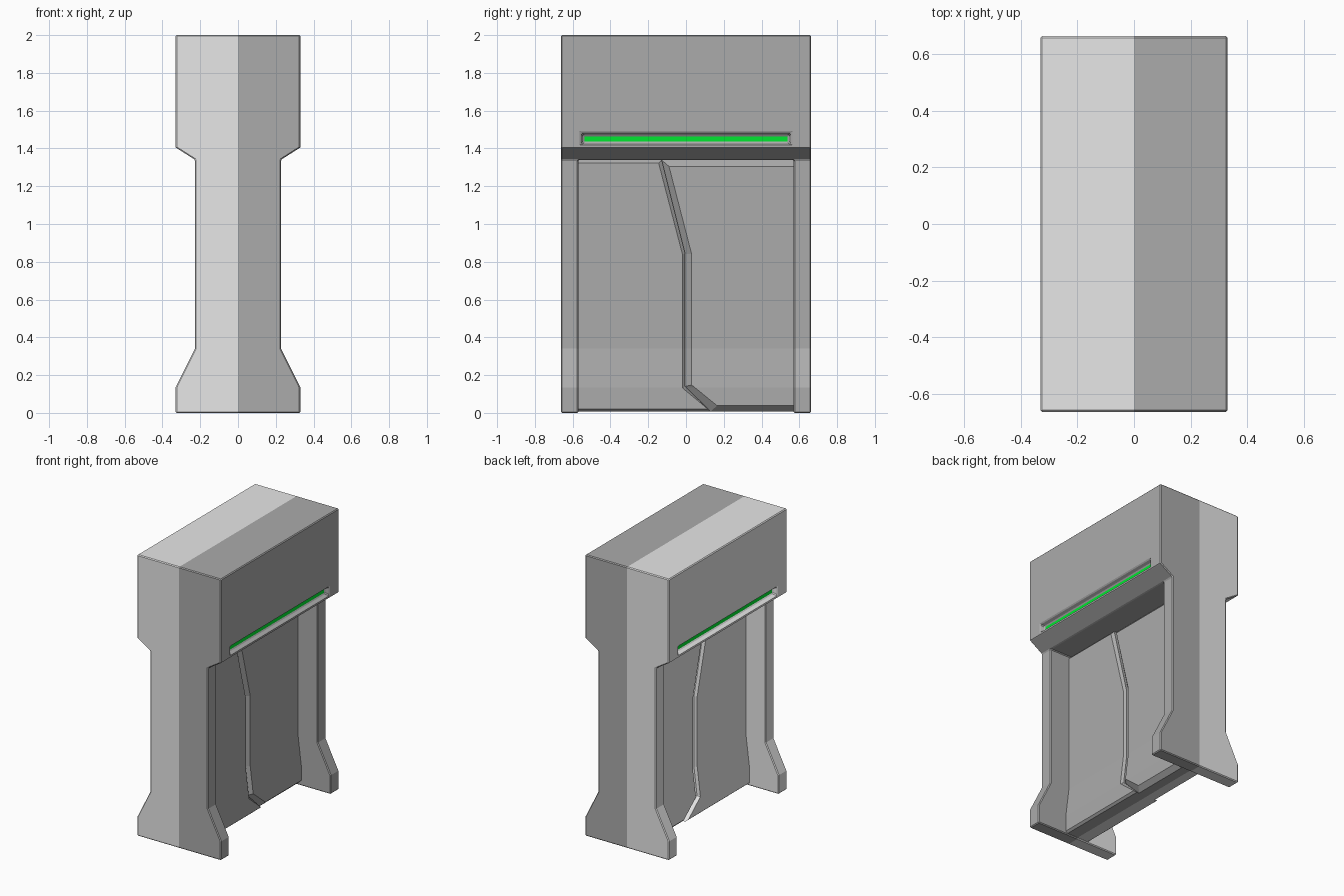
import bpy, bmesh

old = bpy.data.objects.get("Cube")
if old:
    bpy.data.objects.remove(old, do_unlink=True)


def material(name, rgb):
    m = bpy.data.materials.new(name)
    m.use_nodes = True
    m.diffuse_color = (*rgb, 1)
    m.node_tree.nodes["Principled BSDF"].inputs["Base Color"].default_value = (*rgb, 1)
    return m


MATS = [material("light_grey", (0.8, 0.8, 0.8)),
        material("dark_grey", (0.41, 0.41, 0.41)),
        material("signal_green", (0.0, 0.8, 0.03))]


def loft(name, rings):
    """Closed solid through rings of equal length."""
    bm = bmesh.new()
    loops = [[bm.verts.new(p) for p in ring] for ring in rings]
    n = len(loops[0])
    for a, b in zip(loops, loops[1:]):
        for i in range(n):
            j = (i + 1) % n
            bm.faces.new((a[i], a[j], b[j], b[i]))
    bm.faces.new(loops[0][::-1])
    bm.faces.new(loops[-1])
    bmesh.ops.recalc_face_normals(bm, faces=bm.faces)
    me = bpy.data.meshes.new(name)
    bm.to_mesh(me)
    bm.free()
    ob = bpy.data.objects.new(name, me)
    bpy.context.collection.objects.link(ob)
    return ob


def slice_mesh(bm, co, no):
    bmesh.ops.bisect_plane(bm, geom=bm.verts[:] + bm.edges[:] + bm.faces[:],
                           dist=1e-5, plane_co=co, plane_no=no)


def paint(ob, bm):
    """Split at x = 0: light half, dark half, green strip at the slot bottoms."""
    slice_mesh(bm, (0, 0, 0), (1, 0, 0))
    for m in MATS:
        ob.data.materials.append(m)
    for f in bm.faces:
        c = f.calc_center_median()
        f.material_index = 1 if c.x > 0 else 0
        in_slot = 1.42 < c.z < 1.48 and abs(abs(c.x) - SLOT_X) < 0.002
        if in_slot and abs(f.normal.x) > 0.9:
            f.material_index = 2
        f.smooth = False
    bm.to_mesh(ob.data)
    bm.free()


def rect(x, y, z0, z1):
    return [(x, -y, z0), (x, y, z0), (x, y, z1), (x, -y, z1)]


# Frame: side profile extruded along the depth
W, NECK, D, SLOT_X = 0.33, 0.228, 0.663, 0.30
half = [(W, 0), (W, 0.135), (NECK, 0.34), (NECK, 1.34), (W, 1.405), (W, 2)]
profile = half + [(-x, z) for x, z in reversed(half)]
frame = loft("gate_frame", [[(x, y, z) for x, z in profile] for y in (-D, D)])

# Cutters: the doorway and a tapered light slot on each side
cutters = [loft("doorway_cutter", [rect(x, 0.57, -0.2, 1.34) for x in (-0.5, 0.5)])]
for s in (-1, 1):
    cutters.append(loft("slot_cutter", [
        rect(s * SLOT_X, 0.544, 1.432, 1.470),
        rect(s * W, 0.557, 1.420, 1.484),
        rect(s * (W + 0.05), 0.557, 1.420, 1.484)]))
for c in cutters:
    c.hide_render = True
    mod = frame.modifiers.new("cut", 'BOOLEAN')
    mod.operation = 'DIFFERENCE'
    mod.solver = 'EXACT'
    mod.object = c
bev = frame.modifiers.new("edges", 'BEVEL')
bev.width = 0.006
bev.segments = 1
bev.limit_method = 'ANGLE'

bpy.context.view_layer.update()
deps = bpy.context.evaluated_depsgraph_get()
result = bpy.data.meshes.new_from_object(frame.evaluated_get(deps))
frame.modifiers.clear()
frame.data = result
frame.data.materials.clear()
for c in cutters:
    bpy.data.objects.remove(c, do_unlink=True)
bm = bmesh.new()
bm.from_mesh(frame.data)
paint(frame, bm)


# Door panels meeting along a bent seam, with chamfered faces
def flare(z):
    return 0.025 * min(1, max(0, (0.34 - z) / 0.205))


def door(name, side, edge, face, chamfer):
    y_out = side * 0.59
    def outline(pts):
        return [(y_out, pts[0][1])] + pts + [(y_out, pts[-1][1])]
    core, front = outline(edge), outline(face)
    t = 0.075
    layers = [(-t, front), (chamfer - t, core), (t - chamfer, core), (t, front)]
    ob = loft(name, [[(x, y, z) for y, z in pts] for x, pts in layers])
    bm = bmesh.new()
    bm.from_mesh(ob.data)
    for z in (0.135, 0.34):
        slice_mesh(bm, (0, 0, z), (0, 0, 1))
    for v in bm.verts:
        v.co.x += flare(v.co.z) * (1 if v.co.x > 0 else -1)
    paint(ob, bm)


seam = [(0.13, 0.008), (-0.004, 0.14), (-0.004, 0.84), (-0.128, 1.338)]
door("front_door", -1, seam,
     [(0.115, 0.021), (-0.019, 0.132), (-0.019, 0.84), (-0.145, 1.323)], 0.015)
door("rear_door", 1, seam,
     [(0.165, 0.038), (0.030, 0.148), (0.030, 0.84), (-0.090, 1.305)], 0.033)
